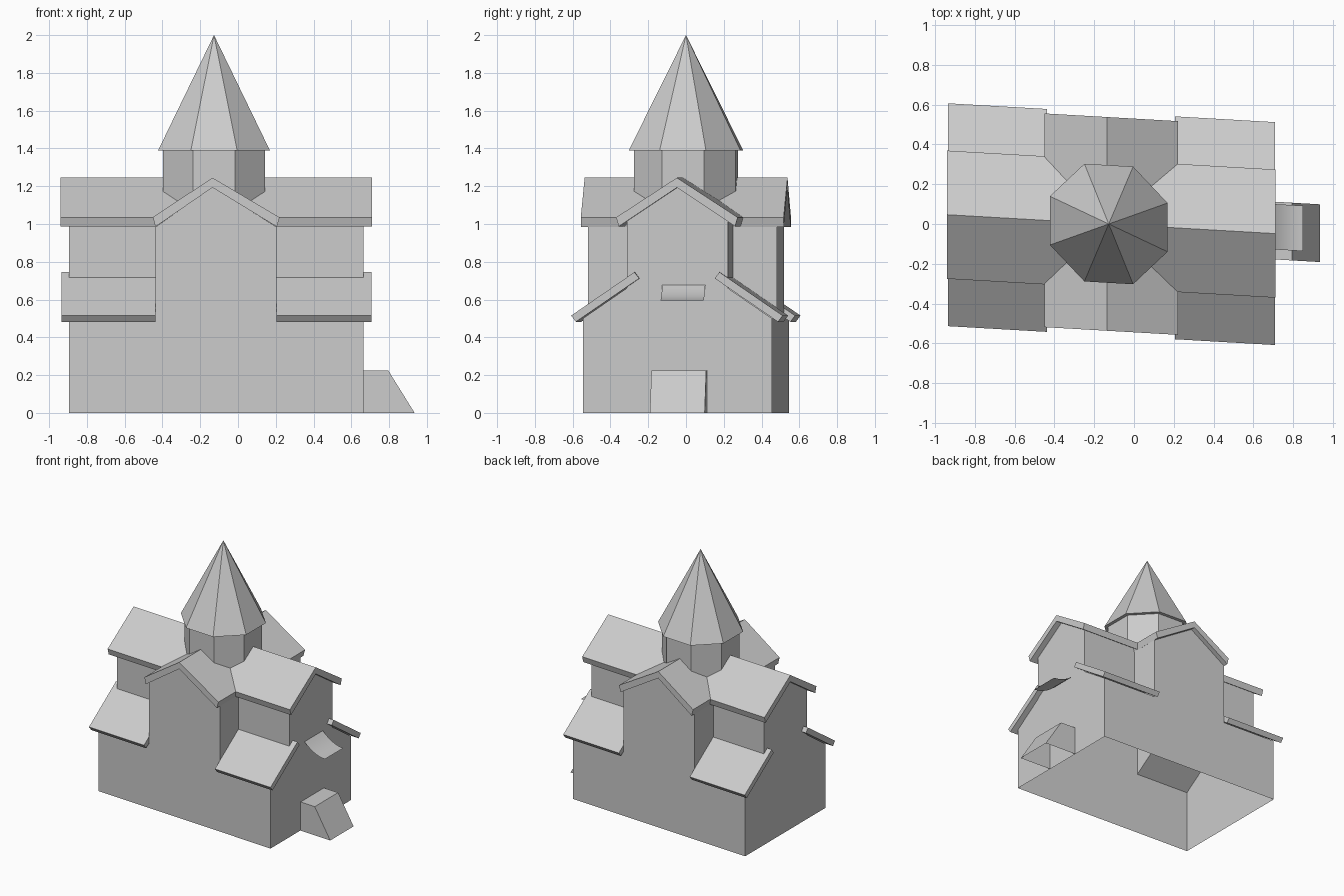
import bpy, bmesh, math
from mathutils import Matrix, Vector

if "Cube" in bpy.data.objects:
    bpy.data.objects.remove(bpy.data.objects["Cube"])

CX, SKEW = -0.127, 0.0576          # tower centre, slight sideways skew of the plan
X0, X1 = -0.895, 0.665             # end walls
T0, T1, RIDGE = -0.437, 0.205, -0.135  # transept walls and ridge
HW, NW = 0.50, 0.268               # half widths: aisles, nave


def finish(bm, name, smooth=False):
    bmesh.ops.remove_doubles(bm, verts=bm.verts, dist=1e-4)
    bmesh.ops.recalc_face_normals(bm, faces=bm.faces)
    for v in bm.verts:
        v.co.y -= SKEW * (v.co.x - CX)
    for f in bm.faces:
        f.smooth = smooth
    me = bpy.data.meshes.new(name)
    bm.to_mesh(me)
    bm.free()
    ob = bpy.data.objects.new(name, me)
    bpy.context.collection.objects.link(ob)
    return ob


def face(bm, pts):
    return bm.faces.new([bm.verts.new(p) for p in pts])


def prism(name, profile, place, a, b):
    """Extrude a 2D profile from a to b; place(u, z, t) gives the 3D point."""
    bm = bmesh.new()
    f = face(bm, [place(u, z, a) for u, z in profile])
    g = bmesh.ops.extrude_face_region(bm, geom=[f])
    vs = [e for e in g["geom"] if isinstance(e, bmesh.types.BMVert)]
    move = Vector(place(0, 0, b)) - Vector(place(0, 0, a))
    bmesh.ops.translate(bm, verts=vs, vec=move)
    return bm


def along_x(u, z, t):
    return (t, u, z)


def along_y(u, z, t):
    return (u, t, z)


# walls: open-bottomed shell of nave, aisles and transept
bm = bmesh.new()
half = [(HW, 0), (HW, 0.5), (NW, 0.66), (NW, 1.018)]
gable = half + [(0, 1.195)] + [(-y, z) for y, z in reversed(half)]
front = [(X0, 0), (X1, 0), (X1, 0.5), (T1, 0.5), (T1, 0.984),
         (RIDGE, 1.195), (T0, 0.984), (T0, 0.5), (X0, 0.5)]
for x in (X0, X1):
    face(bm, [(x, y, z) for y, z in gable])
for s in (-1, 1):
    face(bm, [(x, s * HW, z) for x, z in front])
    for a, b in ((X0, T0), (T1, X1)):
        face(bm, [(a, s * NW, 0.66), (b, s * NW, 0.66),
                  (b, s * NW, 1.018), (a, s * NW, 1.018)])
    for x in (T0, T1):
        face(bm, [(x, s * NW, 0.66), (x, s * HW, 0.5),
                  (x, s * HW, 0.984), (x, s * NW, 1.018)])
finish(bm, "walls")

# crossing gable roofs
nave = [(-0.322, 1.035), (0, 1.245), (0.322, 1.035),
        (0.308, 0.987), (0, 1.193), (-0.308, 0.987)]
finish(prism("nave_roof", nave, along_x, -0.94, 0.71), "nave_roof")
trans = [(-0.45, 1.037), (RIDGE, 1.245), (0.22, 1.035),
         (0.206, 0.985), (RIDGE, 1.193), (-0.438, 0.985)]
finish(prism("transept_roof", trans, along_y, -0.537, 0.537), "transept_roof")

# four lean-to aisle roofs
for s, side in ((-1, "front"), (1, "back")):
    slab = [(s * 0.225, 0.745), (s * 0.56, 0.515),
            (s * 0.535, 0.482), (s * 0.2, 0.712)]
    for a, b, end in ((-0.935, T0, "left"), (T1, 0.708, "right")):
        name = f"aisle_roof_{side}_{end}"
        finish(prism(name, slab, along_x, a, b), name)

# octagonal drum and spire
for name, r1, r2, z0, z1, cap in (("drum", 0.292, 0.292, 1.08, 1.39, False),
                                  ("spire", 0.32, 0.0, 1.39, 2.0, True)):
    bm = bmesh.new()
    m = Matrix.Translation((CX, 0, (z0 + z1) / 2)) @ Matrix.Rotation(math.pi / 8, 4, "Z")
    bmesh.ops.create_cone(bm, cap_ends=cap, segments=8, radius1=r1, radius2=r2,
                          depth=z1 - z0, matrix=m)
    finish(bm, name)

# arched door panel, just proud of the right end wall
bm = bmesh.new()
yc, r = 0.016, 0.135
arc = [(yc + r * math.cos(i * math.pi / 16), 0.53 + r * math.sin(i * math.pi / 16))
       for i in range(17)]
face(bm, [(X1 + 0.002, y, z) for y, z in [(yc - r, 0), (yc + r, 0)] + arc])
finish(bm, "door")

# curved canopy sheet over the door
bm = bmesh.new()
n = 8
curve = []
for i in range(n + 1):
    t = i / n
    curve.append((X1 + 0.185 * t, 0.595 + 0.083 * (1 - t) ** 2))
for (xa, za), (xb, zb) in zip(curve, curve[1:]):
    face(bm, [(xa, -0.08, za), (xb, -0.08, zb), (xb, 0.148, zb), (xa, 0.148, za)])
finish(bm, "door_canopy", smooth=True)

# sloped entrance ramp with open underside
bm = prism("ramp", [(X1, 0), (0.935, 0), (0.795, 0.225), (X1, 0.225)], along_y, -0.13, 0.16)
under = [f for f in bm.faces if all(v.co.z < 1e-4 for v in f.verts)]
bmesh.ops.delete(bm, geom=under, context="FACES_ONLY")
finish(bm, "entrance_ramp")
